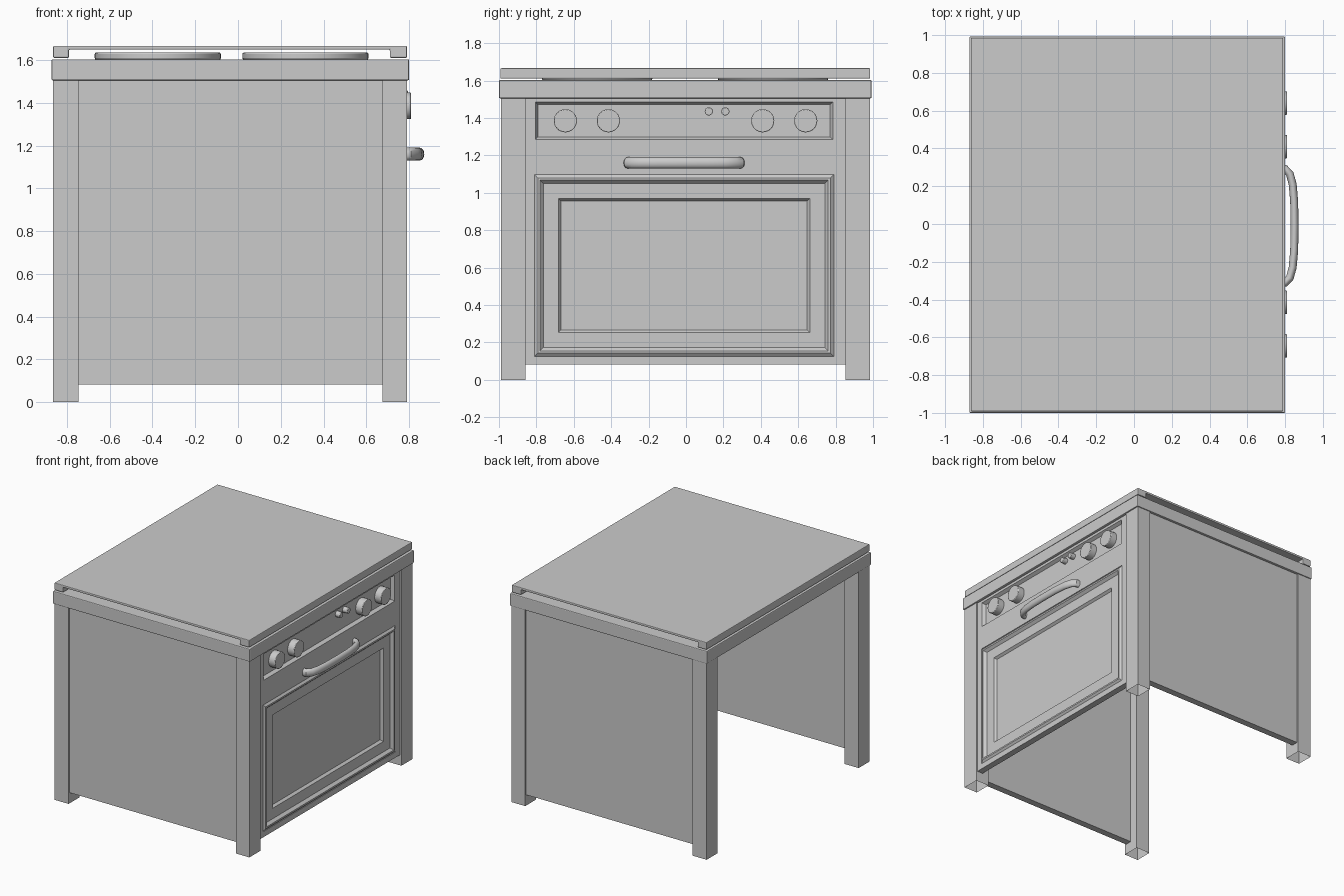
import bpy, bmesh, math
from mathutils import Matrix, Vector

if "Cube" in bpy.data.objects:
    bpy.data.objects.remove(bpy.data.objects["Cube"])


def finish(name, bm, bevel=0, smooth=False):
    bmesh.ops.recalc_face_normals(bm, faces=bm.faces)
    me = bpy.data.meshes.new(name)
    bm.to_mesh(me)
    bm.free()
    ob = bpy.data.objects.new(name, me)
    bpy.context.collection.objects.link(ob)
    if bevel:
        m = ob.modifiers.new("Bevel", 'BEVEL')
        m.width, m.segments = bevel, 2
    if smooth:
        bpy.ops.object.select_all(action='DESELECT')
        ob.select_set(True)
        bpy.context.view_layer.objects.active = ob
        bpy.ops.object.shade_smooth_by_angle(angle=math.radians(35))
    return ob


def box(name, x, y, z, bevel=0, open_bottom=False):
    bm = bmesh.new()
    bmesh.ops.create_cube(bm, size=1)
    for v in bm.verts:
        v.co = [r[0] + (c + .5) * (r[1] - r[0]) for c, r in zip(v.co, (x, y, z))]
    if open_bottom:
        low = [f for f in bm.faces if f.calc_center_median().z < z[0] + 1e-4]
        bmesh.ops.delete(bm, geom=low, context='FACES_ONLY')
    return finish(name, bm, bevel)


def cylinder(name, centre, r, depth, axis, bevel, n=32):
    bm = bmesh.new()
    rot = Matrix.Rotation(math.pi / 2, 4, 'Y') if axis == 'X' else Matrix()
    bmesh.ops.create_cone(bm, cap_ends=True, segments=n, radius1=r, radius2=r,
                          depth=depth, matrix=Matrix.Translation(centre) @ rot)
    ob = finish(name, bm, bevel, True)
    ob.modifiers[0].limit_method = 'ANGLE'
    return ob


def stepped_panel(name, y, z, steps):
    """Nested rectangles facing +x; each step is (inset, x)."""
    bm = bmesh.new()
    last = None
    for i, x in steps:
        ring = [bm.verts.new((x, a, b)) for a, b in
                ((y[0] + i, z[0] + i), (y[1] - i, z[0] + i),
                 (y[1] - i, z[1] - i), (y[0] + i, z[1] - i))]
        if last is None:
            bm.faces.new(ring)
        else:
            for k in range(4):
                n = (k + 1) % 4
                bm.faces.new((last[k], last[n], ring[n], ring[k]))
        last = ring
    bm.faces.new(last)
    return finish(name, bm)


# Legs, open underneath
for xn, x in (("back", (-.865, -.745)), ("front", (.675, .79))):
    for yn, y in (("left", (-.99, -.857)), ("right", (.852, .985))):
        box(f"{xn}_{yn}_leg", x, y, (0, 1.505), open_bottom=True)

# Side panels (the back is open)
box("left_side_panel", (-.745, .675), (-.978, -.925), (.082, 1.505))
box("right_side_panel", (-.745, .675), (.92, .973), (.082, 1.505))

# Front frame with openings for the controls and the door
control_y, control_z = (-.805, .785), (1.285, 1.485)
door_y, door_z = (-.81, .79), (.125, 1.097)
front = box("front_frame", (.73, .78), (-.857, .852), (.082, 1.505))
for n, y, z in (("control_cutter", control_y, control_z), ("door_cutter", door_y, door_z)):
    cut = box(n, (.6, .9), y, z)
    cut.hide_render = True
    cut.hide_set(True)
    m = front.modifiers.new(n, 'BOOLEAN')
    m.object, m.operation, m.solver = cut, 'DIFFERENCE', 'EXACT'

# Recessed control panel and moulded oven door with a sunken window
stepped_panel("control_panel", control_y, control_z,
              [(0, .73), (0, .78), (.014, .755)])
stepped_panel("oven_door", door_y, door_z,
              [(0, .73), (0, .775), (.018, .79), (.03, .79), (.048, .77),
               (.128, .77), (.142, .752)])

# Control knobs and buttons
for i, y in enumerate((-.645, -.415, .41, .64)):
    cylinder(f"knob_{i + 1}", (.78, y, 1.385), .062, .06, 'X', .004)
for i, y in enumerate((.122, .21)):
    cylinder(f"button_{i + 1}", (.772, y, 1.435), .022, .044, 'X', .004, 20)

# Curved door handle: an oval section swept along a bow
half = [(.765, -.304), (.80, -.302), (.825, -.275), (.84, -.22), (.848, -.13)]
path = [Vector((x, y, 0)) for x, y in half + [(.85, 0)] + [(x, -y) for x, y in reversed(half)]]
bm = bmesh.new()
rings, n = [], 16
for i, p in enumerate(path):
    t = (path[min(i + 1, len(path) - 1)] - path[max(i - 1, 0)]).normalized()
    side = Vector((t.y, -t.x, 0))
    rings.append([bm.verts.new(p + side * .021 * math.cos(a) + Vector((0, -.01, 1.16 + .03 * math.sin(a))))
                  for a in (2 * math.pi * k / n for k in range(n))])
for r, s in zip(rings, rings[1:]):
    for k in range(n):
        bm.faces.new((r[k], r[(k + 1) % n], s[(k + 1) % n], s[k]))
bm.faces.new(rings[0])
bm.faces.new(rings[-1])
finish("door_handle", bm, smooth=True)

# Worktop and hotplates
box("worktop", (-.872, .80), (-1, .992), (1.505, 1.603), .006)
for i, (x, y) in enumerate((x, y) for x in (-.375, .315) for y in (-.475, .465)):
    cylinder(f"hotplate_{i + 1}", (x, y, 1.618), .295, .034, 'Z', .008, 48)

# Lid: channel profile with a rail along front and back
prof = [(-.864, 1.61), (-.79, 1.61), (-.79, 1.648), (.71, 1.648),
        (.71, 1.61), (.79, 1.61), (.79, 1.666), (-.864, 1.666)]
bm = bmesh.new()
face = bm.faces.new([bm.verts.new((x, -.992, z)) for x, z in prof])
new = bmesh.ops.extrude_face_region(bm, geom=[face])["geom"]
bmesh.ops.translate(bm, vec=(0, 1.977, 0), verts=[v for v in new if isinstance(v, bmesh.types.BMVert)])
finish("lid", bm, .005)
